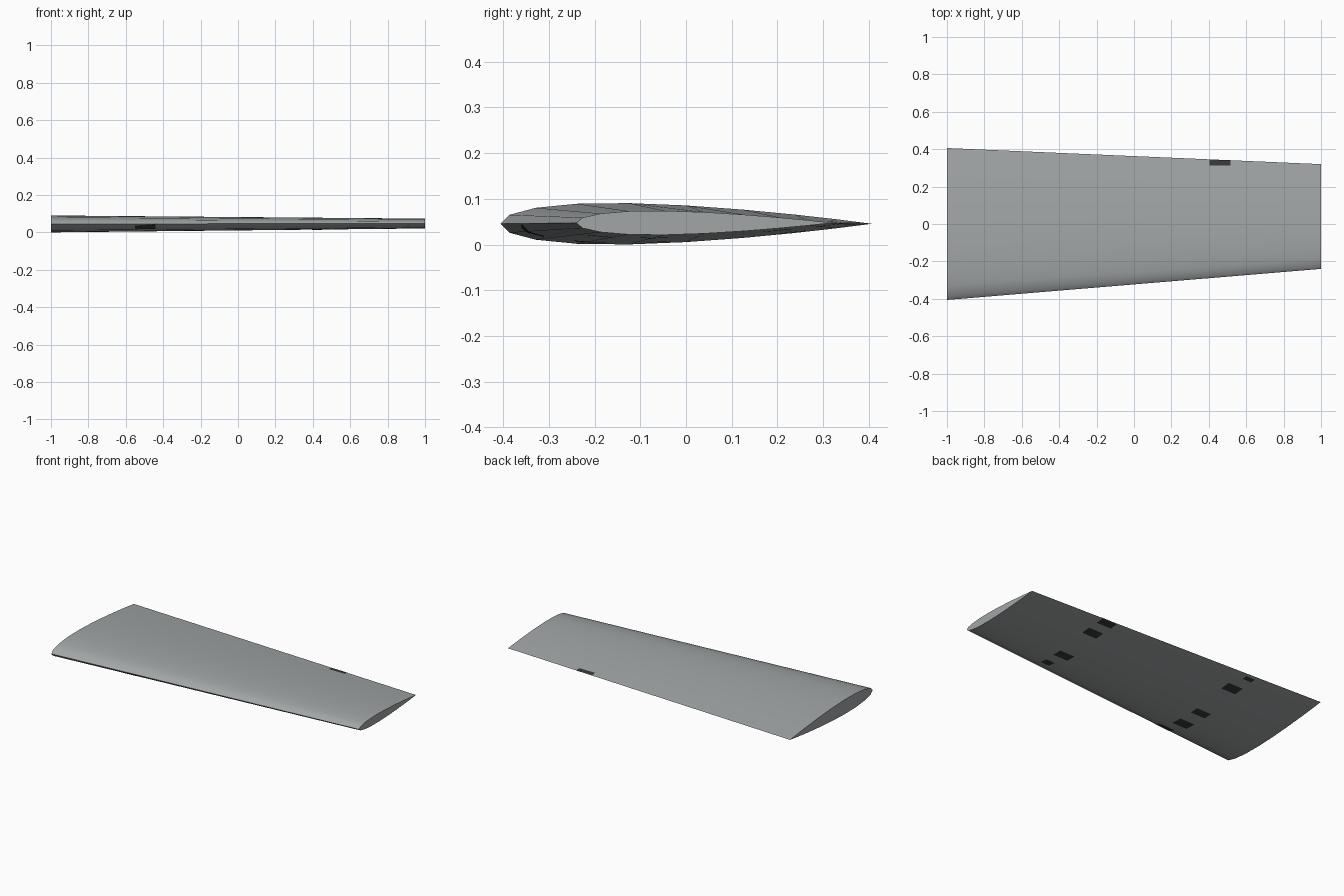
import bpy, bmesh, math

if "Cube" in bpy.data.objects:
    bpy.data.objects.remove(bpy.data.objects["Cube"])

def material(name, rgb):
    m = bpy.data.materials.new(name)
    m.diffuse_color = (*rgb, 1)
    m.use_nodes = True
    m.node_tree.nodes["Principled BSDF"].inputs["Base Color"].default_value = m.diffuse_color
    return m

GREY = material("wing grey", (0.36, 0.38, 0.385))
DARK = material("dark marking", (0.04, 0.04, 0.042))
N = 10  # segments per side of the section

def foil(s):
    """Half thickness of a symmetric section at chord fraction s, peak = 1."""
    s = min(max(s, 0), 1)
    return max(0, (0.2969 * math.sqrt(s) - 0.126 * s - 0.3516 * s**2
                   + 0.2843 * s**3 - 0.1036 * s**4) / 0.1)

STATIONS = [(1 - math.cos(math.pi * i / N)) / 2 for i in range(N + 1)]

def facet_foil(s):
    """Section thickness measured on the faceted outline."""
    for a, b in zip(STATIONS, STATIONS[1:]):
        if a <= s <= b:
            return foil(a) + (foil(b) - foil(a)) * (s - a) / (b - a)
    return 0

def span(x):
    """Leading edge, trailing edge, centre height and half thickness at x."""
    t = (x + 1) / 2
    return (-0.406 + 0.166 * t, 0.406 - 0.086 * t, 0.0455 + 0.002 * t, 0.0455 - 0.019 * t)

def build(name, bm, mat):
    bmesh.ops.recalc_face_normals(bm, faces=bm.faces)
    me = bpy.data.meshes.new(name)
    bm.to_mesh(me)
    bm.free()
    me.materials.append(mat)
    ob = bpy.data.objects.new(name, me)
    bpy.context.collection.objects.link(ob)
    return ob

# Tapered wing skin lofted from root to tip, with end caps
bm = bmesh.new()
loops = []
for x in (-1, 1):
    le, te, zc, h = span(x)
    pts = [(s, 1) for s in STATIONS] + [(s, -1) for s in STATIONS[-2:0:-1]]
    loops.append([bm.verts.new((x, le + (te - le) * s, zc + side * h * foil(s)))
                  for s, side in pts])
a, b = loops
for i in range(len(a)):
    j = (i + 1) % len(a)
    bm.faces.new((a[i], a[j], b[j], b[i]))
bm.faces.new(a)
bm.faces.new(b)
wing = build("wing", bm, GREY)
bpy.context.view_layer.objects.active = wing
wing.select_set(True)
bpy.ops.object.shade_smooth_by_angle(angle=math.radians(35))

# Plain thin patches that follow the wing skin
def patch(name, cx, cy, wx, wy, side=-1):
    bm = bmesh.new()
    layers = []
    for lift in (-0.0005, 0.0012):
        grid = []
        for i in range(3):
            x = cx + wx * (i / 2 - 0.5)
            le, te, zc, h = span(x)
            row = []
            for j in range(7):
                y = min(max(cy + wy * (j / 6 - 0.5), le), te)
                z = zc + side * (h * facet_foil((y - le) / (te - le)) + lift)
                row.append(bm.verts.new((x, y, z)))
            grid.append(row)
        for i in range(2):
            for j in range(6):
                bm.faces.new((grid[i][j], grid[i + 1][j], grid[i + 1][j + 1], grid[i][j + 1]))
        layers.append(grid)
    build(name, bm, DARK)

# Two rows of patches on the underside: outer and inner
OUTER = [(0.46, 0.315, 0.10, 0.05), (0.465, 0.20, 0.10, 0.06),
         (0.445, -0.07, 0.10, 0.06), (0.46, -0.19, 0.06, 0.05)]
INNER = [(-0.53, 0.35, 0.06, 0.03), (-0.51, 0.23, 0.10, 0.065),
         (-0.53, -0.06, 0.10, 0.055), (-0.53, -0.21, 0.10, 0.07),
         (-0.495, -0.335, 0.11, 0.05)]
for row, items in (("outer", OUTER), ("inner", INNER)):
    for k, p in enumerate(items):
        patch(f"underside_patch_{row}_{k + 1}", *p)
# Trailing edge patch on the upper side
patch("upper_edge_patch", 0.46, 0.328, 0.11, 0.028, 1)
